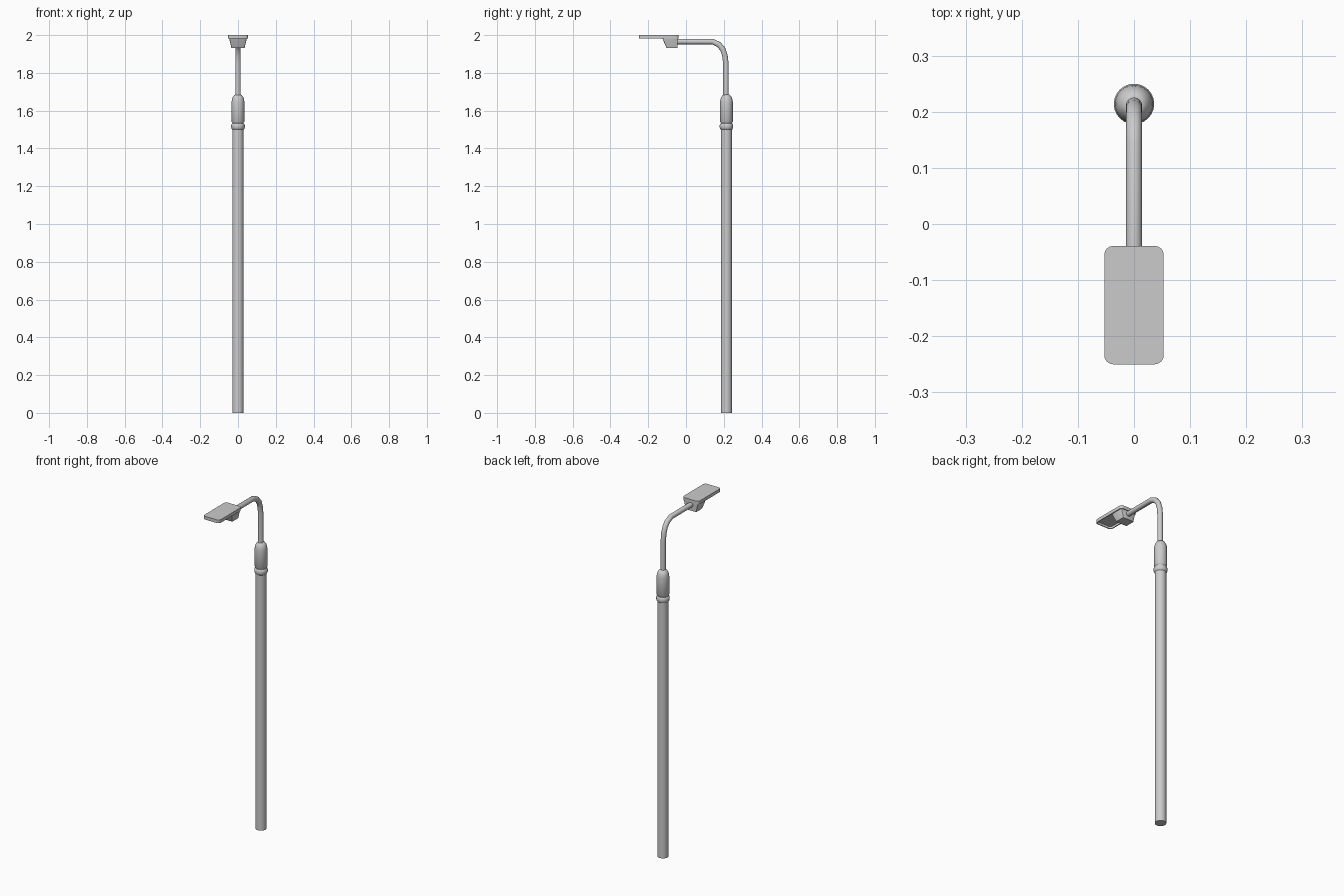
import bpy, bmesh, math
from mathutils import Vector

if "Cube" in bpy.data.objects:
    bpy.data.objects.remove(bpy.data.objects["Cube"])

POLE_Y = 0.214


def finish(name, bm, angle=35):
    bmesh.ops.recalc_face_normals(bm, faces=bm.faces)
    me = bpy.data.meshes.new(name)
    bm.to_mesh(me)
    bm.free()
    ob = bpy.data.objects.new(name, me)
    bpy.context.collection.objects.link(ob)
    bpy.ops.object.select_all(action='DESELECT')
    ob.select_set(True)
    bpy.context.view_layer.objects.active = ob
    bpy.ops.object.shade_smooth_by_angle(angle=math.radians(angle))
    return ob


def loft(bm, rings):
    """Skin a list of equally sized point rings and cap both ends."""
    vs = [[bm.verts.new(p) for p in ring] for ring in rings]
    n = len(vs[0])
    for a, b in zip(vs, vs[1:]):
        for i in range(n):
            bm.faces.new((a[i], a[(i + 1) % n], b[(i + 1) % n], b[i]))
    return bm.faces.new(vs[0]), bm.faces.new(vs[-1])


def lathe(name, profile, sides=24):
    bm = bmesh.new()
    loft(bm, [[(r * math.cos(math.tau * i / sides),
                POLE_Y + r * math.sin(math.tau * i / sides), z)
               for i in range(sides)] for r, z in profile])
    return finish(name, bm)


def rounded_rect(x, y0, y1, r, z, steps=4):
    pts = []
    for k, (cx, cy) in enumerate([(x - r, y1 - r), (r - x, y1 - r),
                                  (r - x, y0 + r), (x - r, y0 + r)]):
        for s in range(steps + 1):
            a = math.pi / 2 * (k + s / steps)
            pts.append((cx + r * math.cos(a), cy + r * math.sin(a), z))
    return pts


# Pole shaft, collar ring and upper sleeve
lathe("pole", [(0.030, 0), (0.030, 1.56)])
lathe("collar_ring", [(0.030, 1.500), (0.034, 1.505), (0.036, 1.512),
                      (0.036, 1.522), (0.034, 1.529), (0.030, 1.533)])
lathe("sleeve", [(0.030, 1.536), (0.034, 1.542), (0.034, 1.645),
                 (0.032, 1.659), (0.028, 1.671), (0.021, 1.681), (0.014, 1.685)])

# Bent arm: round section swept along a path in the yz plane
path = [Vector(p) for p in [(0.211, 1.67), (0.211, 1.85), (0.206, 1.892),
                            (0.195, 1.925), (0.174, 1.950), (0.140, 1.966), (-0.07, 1.966)]]
bm = bmesh.new()
rings = []
for i, p in enumerate(path):
    d0 = (p - path[i - 1]).normalized() if i else Vector((0, 1))
    d1 = (path[i + 1] - p).normalized() if i < len(path) - 1 else d0
    t = (d0 + d1).normalized()
    side = Vector((t.y, -t.x)) / max(t.dot(d0), 0.5)
    rings.append([(0.0145 * math.cos(a), p.x + side.x * 0.0145 * math.sin(a),
                   p.y + side.y * 0.0145 * math.sin(a))
                  for a in (math.tau * k / 16 for k in range(16))])
loft(bm, rings)
finish("arm", bm, 40)

# Lamp head: thin rounded slab, hollow underneath
bm = bmesh.new()
loft(bm, [rounded_rect(0.046, -0.243, -0.047, 0.011, 1.992),
          rounded_rect(0.048, -0.245, -0.045, 0.012, 1.981),
          rounded_rect(0.053, -0.25, -0.039, 0.016, 1.981),
          rounded_rect(0.053, -0.25, -0.039, 0.016, 2.0)])
finish("lamp_head", bm)

# Tapered housing that joins the arm to the lamp head
bm = bmesh.new()
loft(bm, [rounded_rect(0.035, -0.103, -0.044, 0.004, 1.932, 2),
          rounded_rect(0.045, -0.122, -0.044, 0.005, 1.975, 2),
          rounded_rect(0.047, -0.128, -0.044, 0.005, 1.994, 2)])
finish("housing", bm)
